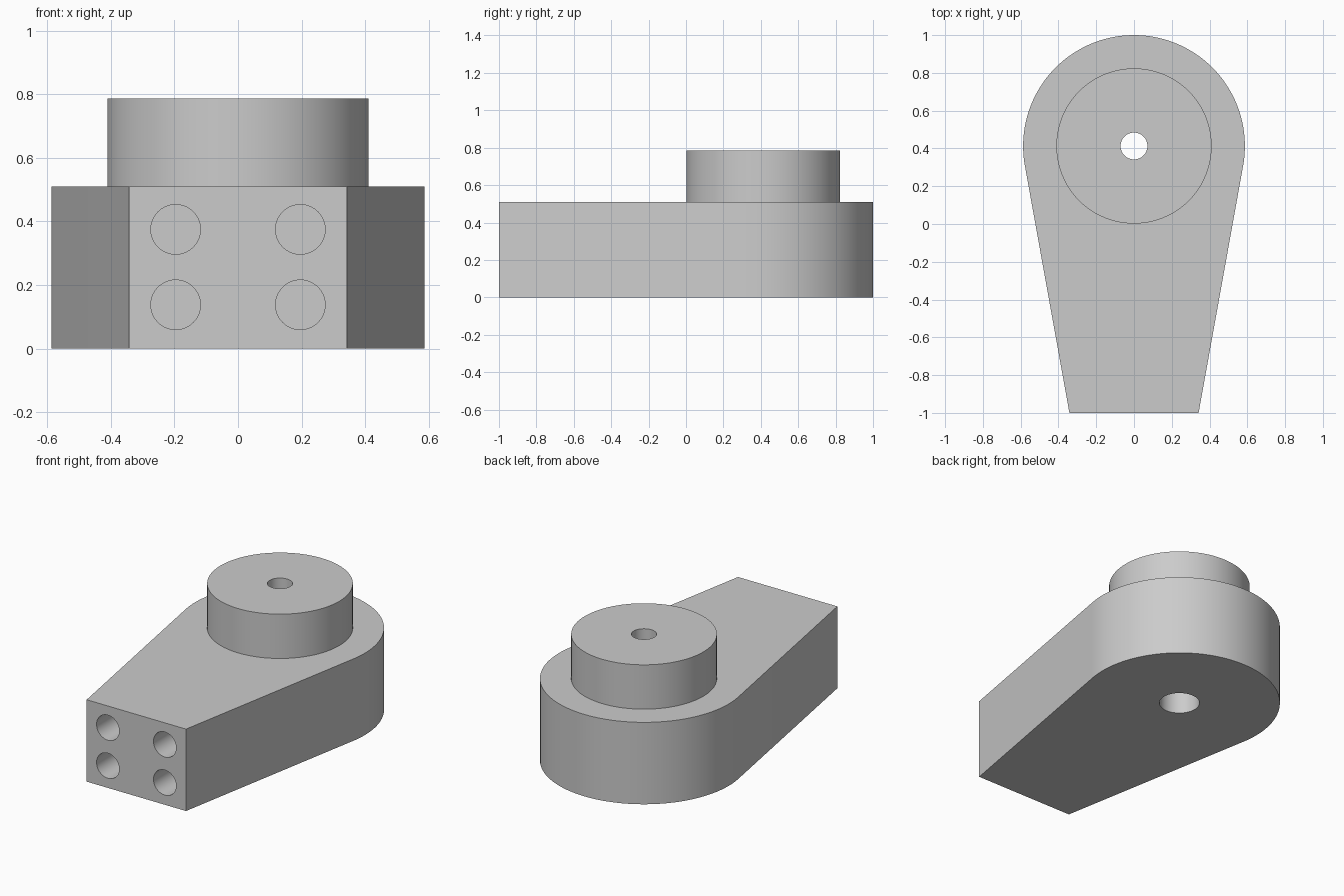
import bpy, bmesh, math
from mathutils import Vector

cube = bpy.data.objects.get("Cube")
if cube:
    bpy.data.objects.remove(cube, do_unlink=True)

# Main dimensions
AXIS_Y = 0.413
BODY_R, BODY_H = 0.587, 0.51
BOSS_R, BOSS_TOP = 0.411, 0.786
NOSE_X, NOSE_Y = 0.342, -1.0
BORE_R, WIDE_BORE_R = 0.071, 0.117
SOCKET_R, SOCKET_DEPTH = 0.078, 0.4

grey = bpy.data.materials.new("plain_grey")
grey.use_nodes = True
colour = (0.6, 0.6, 0.6, 1.0)
grey.diffuse_color = colour
grey.node_tree.nodes["Principled BSDF"].inputs["Base Color"].default_value = colour


def prism(name, outline, z0, z1):
    """Extrude a closed outline from z0 to z1."""
    bm = bmesh.new()
    face = bm.faces.new([bm.verts.new((x, y, z0)) for x, y in outline])
    top = bmesh.ops.extrude_face_region(bm, geom=[face])["geom"]
    bmesh.ops.translate(bm, vec=(0, 0, z1 - z0),
                        verts=[v for v in top if isinstance(v, bmesh.types.BMVert)])
    bmesh.ops.recalc_face_normals(bm, faces=bm.faces)
    mesh = bpy.data.meshes.new(name)
    bm.to_mesh(mesh)
    bm.free()
    mesh.materials.append(grey)
    obj = bpy.data.objects.new(name, mesh)
    bpy.context.collection.objects.link(obj)
    return obj


def arc(radius, start, end, count, y=0.0):
    step = (end - start) / count
    return [(radius * math.cos(start + i * step), y + radius * math.sin(start + i * step))
            for i in range(count + 1)]


def circle(radius, y=0.0, count=96):
    return arc(radius, 0, math.tau, count, y)[:-1]


def activate(obj):
    bpy.ops.object.select_all(action="DESELECT")
    obj.select_set(True)
    bpy.context.view_layer.objects.active = obj


def cut(target, cutter):
    """Subtract the cutter, then remove it."""
    cutter.hide_render = True
    activate(target)
    mod = target.modifiers.new("hole", "BOOLEAN")
    mod.operation, mod.solver, mod.object = "DIFFERENCE", "EXACT", cutter
    bpy.ops.object.modifier_apply(modifier=mod.name)
    bpy.data.objects.remove(cutter, do_unlink=True)


# Tapered body: round back end with sides tangent to the arc
to_nose = Vector((NOSE_X, NOSE_Y - AXIS_Y))
tangent = math.atan2(to_nose.y, to_nose.x) + math.acos(BODY_R / to_nose.length)
outline = arc(BODY_R, tangent, math.pi - tangent, 96, AXIS_Y)
outline += [(-NOSE_X, NOSE_Y), (NOSE_X, NOSE_Y)]
body = prism("tapered_body", outline, 0, BODY_H)

# Wide bore from below
cut(body, prism("bore_cutter", circle(WIDE_BORE_R, AXIS_Y), -0.1, BODY_H + 0.1))

# Four round sockets in the front face
for x in (-0.196, 0.196):
    for z in (0.138, 0.375):
        cutter = prism("socket_cutter", circle(SOCKET_R, count=64), -SOCKET_DEPTH, 0.1)
        cutter.rotation_euler.x = math.pi / 2
        cutter.location = (x, NOSE_Y, z)
        cut(body, cutter)

# Round boss on top with a narrow bore
boss = prism("round_boss", circle(BOSS_R, AXIS_Y), BODY_H, BOSS_TOP)
cut(boss, prism("bore_cutter", circle(BORE_R, AXIS_Y), BODY_H - 0.1, BOSS_TOP + 0.1))

for obj in (body, boss):
    activate(obj)
    bpy.ops.object.shade_smooth_by_angle(angle=math.radians(30))
